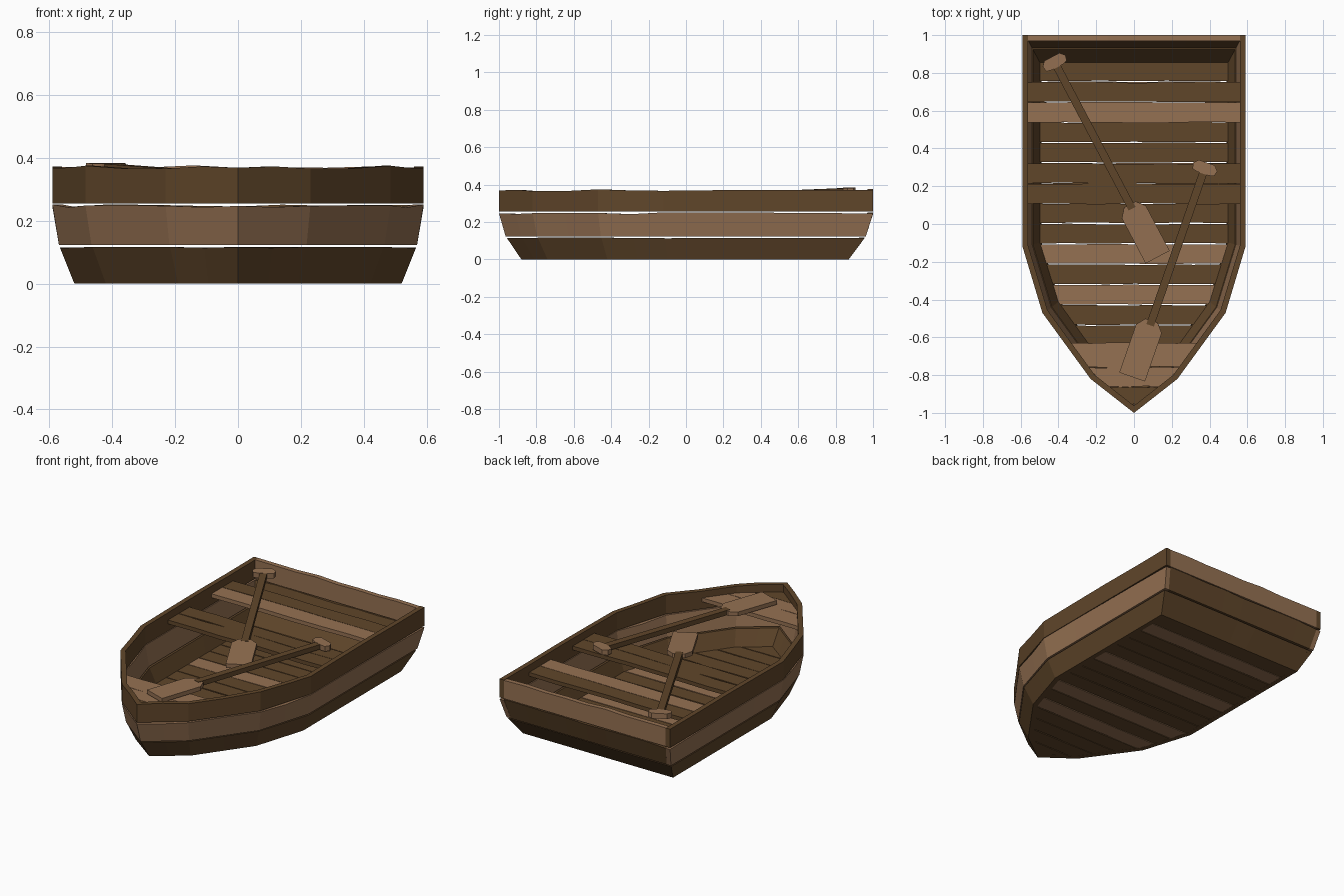
import bpy, bmesh, math, random
from mathutils import Vector, Matrix

random.seed(4)
cube = bpy.data.objects.get("Cube")
if cube:
    bpy.data.objects.remove(cube)


def material(name, rgb):
    m = bpy.data.materials.new(name)
    m.use_nodes = True
    m.diffuse_color = (*rgb, 1)
    m.node_tree.nodes["Principled BSDF"].inputs["Base Color"].default_value = (*rgb, 1)
    return m


DARK = material("dark wood", (0.117, 0.061, 0.023))
LIGHT = material("light wood", (0.30, 0.165, 0.085))


def finish(name, bm, mat):
    bmesh.ops.recalc_face_normals(bm, faces=bm.faces)
    mesh = bpy.data.meshes.new(name)
    bm.to_mesh(mesh)
    bm.free()
    mesh.materials.append(mat)
    ob = bpy.data.objects.new(name, mesh)
    bpy.context.collection.objects.link(ob)
    return ob


def loft(name, rings, mat):
    """Join a row of four-cornered sections into a closed board."""
    bm = bmesh.new()
    rows = [[bm.verts.new(p) for p in ring] for ring in rings]
    for a, b in zip(rows, rows[1:]):
        for i in range(4):
            j = (i + 1) % 4
            bm.faces.new((a[i], a[j], b[j], b[i]))
    bm.faces.new(rows[0])
    bm.faces.new(rows[-1])
    return finish(name, bm, mat)


def wobble(amount):
    return random.uniform(-amount, amount)


# Half outlines of the hull, stern to bow, at the floor and at the rim
FLOOR = [(0.52, 0.87), (0.52, -0.1), (0.42, -0.42), (0.19, -0.74), (0, -0.88)]
RIM = [(0.59, 1.0), (0.59, -0.12), (0.485, -0.47), (0.23, -0.82), (0, -1.0)]
WALL = 0.03


def outline(t):
    """Outline between floor (0) and rim (1), with extra points on each run."""
    pts = [Vector(a).lerp(Vector(b), t) for a, b in zip(FLOOR, RIM)]
    out = []
    for k, (a, b) in enumerate(zip(pts, pts[1:])):
        n = 4 if k == 0 else 2
        out += [a.lerp(b, i / n) for i in range(n)]
    return out + [pts[-1]]


def inset(pts):
    """Move an outline inwards by the wall thickness."""
    result = []
    for i, p in enumerate(pts):
        before = p - pts[i - 1] if i else pts[1] - p
        if i < len(pts) - 1:
            after = pts[i + 1] - p
        else:
            after = Vector((-before.x, before.y)) * Vector((1, -1))
            after = Vector((before.x, -before.y))
        n1 = Vector((before.y, -before.x)).normalized()
        n2 = Vector((after.y, -after.x)).normalized()
        if i == len(pts) - 1:
            result.append(p + Vector((0, WALL / abs(n1.y))))
        else:
            n = (n1 + n2).normalized()
            result.append(p + n * WALL / n.dot(n1))
    return result


def half_width(pts, y):
    """Half width of an outline at a given y."""
    for a, b in zip(pts, pts[1:]):
        if b.y <= y <= a.y:
            return a.lerp(b, (a.y - y) / (a.y - b.y)).x
    return pts[0].x if y > 0 else 0


# Hull: three rows of boards on both sides and across the stern
ROWS = [("bottom", 0.0, 0.115, 0.0, 0.65, DARK, DARK),
        ("middle", 0.122, 0.247, 0.7, 1.0, LIGHT, DARK),
        ("top", 0.255, 0.371, 1.0, 1.0, DARK, LIGHT)]
for row, z0, z1, t0, t1, side_mat, stern_mat in ROWS:
    low, high = outline(t0), outline(t1)
    low_in, high_in = inset(low), inset(high)
    drop = 0.002 if row == "bottom" else 0.006
    tops = [z1 + wobble(drop) for p in high]
    for s, side in ((1, "left"), (-1, "right")):
        rings = [((s * a.x, a.y, z0), (s * b.x, b.y, z), (s * d.x, d.y, z), (s * c.x, c.y, z0))
                 for a, b, c, d, z in zip(low, high, low_in, high_in, tops)]
        loft(f"{side}_{row}_hull_board", rings, side_mat)
    rings = []
    for i in range(9):
        f = i / 4 - 1
        z = z1 + wobble(drop * 0.8)
        xa, xb = f * (low[0].x - WALL), f * (high[0].x - WALL)
        ya, yb = low[0].y, high[0].y
        rings.append(((xa, ya, z0), (xb, yb, z), (xb, yb - WALL, z), (xa, ya - WALL, z0)))
    loft(f"stern_{row}_board", rings, stern_mat)


def plank(name, y0, y1, z, thick, pts, margin, mat, wave):
    """Board lying across the boat, cut to the hull outline at both ends."""
    wa, wb = (max(half_width(pts, y) - margin, 0.005) for y in (y0, y1))
    rings = []
    for i in range(7):
        f = i / 3 - 1
        edge = 0 if i in (0, 6) else 1
        a, b = y0 + edge * wobble(wave), y1 + edge * wobble(wave)
        rings.append(((f * wa, a, z), (f * wb, b, z),
                      (f * wb, b, z + thick), (f * wa, a, z + thick)))
    loft(name, rings, mat)


# Floor planks
PITCH = 0.1075
floor_edge, rim_edge = outline(0), outline(1)
for i in range(16):
    back = 0.86 - PITCH * i
    plank(f"floor_plank_{i + 1}", back - PITCH + 0.005, back, 0.001, 0.02,
          floor_edge, 0.006, LIGHT if i in (1, 5, 9, 11) else DARK, 0.002)

# Benches, each of two planks
for name, back, mat in (("rear_bench_back", 0.75, DARK), ("rear_bench_front", 0.642, LIGHT),
                        ("middle_bench_back", 0.32, DARK), ("middle_bench_front", 0.212, DARK)):
    plank(name, back - 0.105, back, 0.30, 0.024, rim_edge, 0.025, mat, 0.005)

# Small deck at the bow
for name, back, front, mat in (("bow_deck_back", -0.63, -0.757, LIGHT),
                               ("bow_deck_middle", -0.76, -0.86, LIGHT),
                               ("bow_deck_tip", -0.863, -0.955, DARK)):
    plank(name, front, back, 0.30, 0.024, rim_edge, 0.03, mat, 0.003)


def slab(name, half_profile, thick, matrix, mat):
    """Flat shape from a mirrored half profile, given thickness."""
    bm = bmesh.new()
    full = half_profile + [(-x, y) for x, y in reversed(half_profile)]
    face = bm.faces.new([bm.verts.new((x, y, -thick / 2)) for x, y in full])
    top = bmesh.ops.extrude_face_region(bm, geom=[face])["geom"]
    bmesh.ops.translate(bm, vec=(0, 0, thick),
                        verts=[v for v in top if isinstance(v, bmesh.types.BMVert)])
    bm.transform(matrix)
    finish(name, bm, mat)


# Oars: grip, shaft and blade laid out along the line from grip to tip
for name, start, end in (("first_oar", (-0.435, 0.885, 0.368), (0.125, -0.175, 0.325)),
                         ("second_oar", (0.385, 0.325, 0.35), (-0.01, -0.81, 0.345))):
    start, end = Vector(start), Vector(end)
    ahead = (end - start).normalized()
    across = ahead.cross(Vector((0, 0, 1))).normalized()
    up = across.cross(ahead)
    frame = Matrix((across, ahead, up)).transposed().to_4x4()
    frame.translation = start
    n = (end - start).length
    slab(f"{name}_grip", [(0.045, 0), (0.068, 0.025), (0.06, 0.055), (0.03, 0.062)],
         0.032, frame, LIGHT)
    slab(f"{name}_shaft", [(0.021, 0.05), (0.021, n - 0.29)], 0.03, frame, DARK)
    slab(f"{name}_blade", [(0.035, n - 0.315), (0.072, n - 0.27), (0.072, n)],
         0.026, frame, LIGHT)
